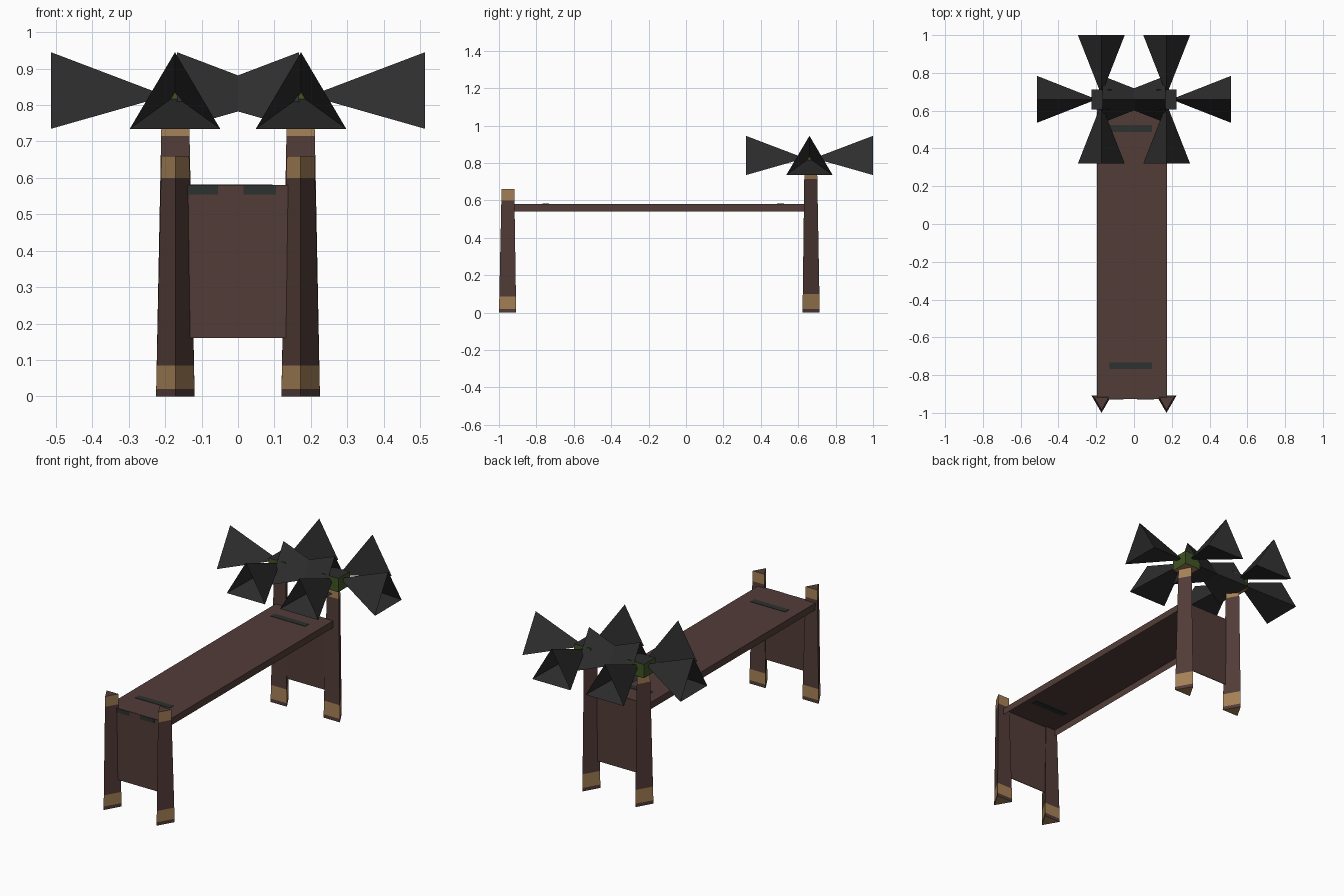
import bpy, bmesh
from math import pi
from mathutils import Matrix, Vector

if "Cube" in bpy.data.objects:
    bpy.data.objects.remove(bpy.data.objects["Cube"])


def material(name, rgb):
    m = bpy.data.materials.new(name)
    m.use_nodes = True
    m.diffuse_color = (*rgb, 1)
    m.node_tree.nodes["Principled BSDF"].inputs["Base Color"].default_value = (*rgb, 1)
    return m


wood = material("dark_wood", (0.085, 0.046, 0.039))
gold = material("tan_binding", (0.38, 0.22, 0.095))
leaf = material("charcoal_leaf", (0.026, 0.026, 0.026))
green = material("hub_green", (0.05, 0.09, 0.018))
stain = material("slate_stain", (0.025, 0.031, 0.029))


def finish(name, bm, mats):
    mesh = bpy.data.meshes.new(name)
    bm.to_mesh(mesh)
    bm.free()
    for m in mats:
        mesh.materials.append(m)
    obj = bpy.data.objects.new(name, mesh)
    bpy.context.collection.objects.link(obj)
    return obj


def box(name, lo, hi, mats, rule=None, drop=None):
    """Axis-aligned box; rule picks a material by normal, drop removes faces."""
    bm = bmesh.new()
    bmesh.ops.create_cube(bm, size=1)
    lo, hi = Vector(lo), Vector(hi)
    for v in bm.verts:
        v.co = (lo + hi) / 2 + v.co * (hi - lo)
    bm.normal_update()
    if rule:
        for f in bm.faces:
            f.material_index = rule(f.normal)
    if drop:
        bmesh.ops.delete(bm, geom=[f for f in bm.faces if drop(f.normal)], context='FACES')
    return finish(name, bm, mats)


def loft(bm, rings, colours):
    """Skin a list of equal rings, one material index per span."""
    loops = [[bm.verts.new(p) for p in ring] for ring in rings]
    n = len(loops[0])
    for a, b, c in zip(loops, loops[1:], colours):
        for i in range(n):
            j = (i + 1) % n
            bm.faces.new((a[i], a[j], b[j], b[i])).material_index = c
    return loops


# Three-sided tapering legs with bound ends
def leg(name, side, end, flat_y, height, levels, colours):
    bm = bmesh.new()
    rings = []
    for z in levels:
        t = z / height
        cx = side * 0.172
        half = 0.053 - 0.015 * t
        base = flat_y + end * 0.01 * t
        tip = flat_y + end * (0.092 - 0.014 * t)
        rings.append([(cx - half, base, z), (cx + half, base, z), (cx, tip, z)])
    loops = loft(bm, rings, colours)
    bm.faces.new(loops[0]).material_index = 1
    bm.faces.new(loops[-1]).material_index = 0
    bmesh.ops.recalc_face_normals(bm, faces=bm.faces)
    finish(name, bm, [wood, gold])


for side, word in ((-1, "right"), (1, "left")):
    leg(f"front_leg_{word}", side, -1, -0.908, 0.66,
        (0, 0.02, 0.085, 0.6, 0.66), (0, 1, 0, 1))
    leg(f"back_leg_{word}", side, 1, 0.623, 0.77,
        (0, 0.02, 0.1, 0.715, 0.77), (0, 1, 0, 1))

# Table top, open underneath
box("table_top", (-0.197, -0.925, 0.54), (0.176, 0.635, 0.58), [wood],
    drop=lambda n: n.z < -0.5)

# End panels between the legs
for name, y in (("front_panel", -0.926), ("back_panel", 0.632)):
    box(name, (-0.17, y, 0.16), (0.17, y + 0.004, 0.578), [wood])

# Stains on the top and the front edge
for i, y in enumerate((-0.75, 0.505)):
    box(f"top_stain_{i}", (-0.13, y - 0.018, 0.577), (0.095, y + 0.018, 0.582), [stain])
for i, x in enumerate((-0.1, 0.06)):
    box(f"edge_stain_{i}", (x - 0.045, -0.928, 0.555), (x + 0.045, -0.924, 0.579), [stain])

# Leaf clusters: four hollow three-sided cones round a small hub
HUB_Y, HUB_Z = 0.66, 0.825
for side, word in ((-1, "right"), (1, "left")):
    centre = Vector((side * 0.173, HUB_Y, HUB_Z))
    box(f"leaf_hub_{word}", centre - Vector((0.053, 0.053, 0.055)),
        centre + Vector((0.053, 0.053, 0.025)), [leaf, green, gold],
        rule=lambda n: 0 if n.z > 0.5 else 2 if n.z < -0.5 else 1)
    for k in range(4):
        bm = bmesh.new()
        rings = [[(d, -0.124 * s, -0.09 * s), (d, 0.124 * s, -0.09 * s), (d, 0, 0.12 * s)]
                 for d, s in ((0.04, 0.05), (0.34, 1))]
        loft(bm, rings, (0,))
        bmesh.ops.recalc_face_normals(bm, faces=bm.faces)
        bm.transform(Matrix.Translation(centre) @ Matrix.Rotation(k * pi / 2, 4, 'Z'))
        finish(f"leaf_{word}_{k}", bm, [leaf])
